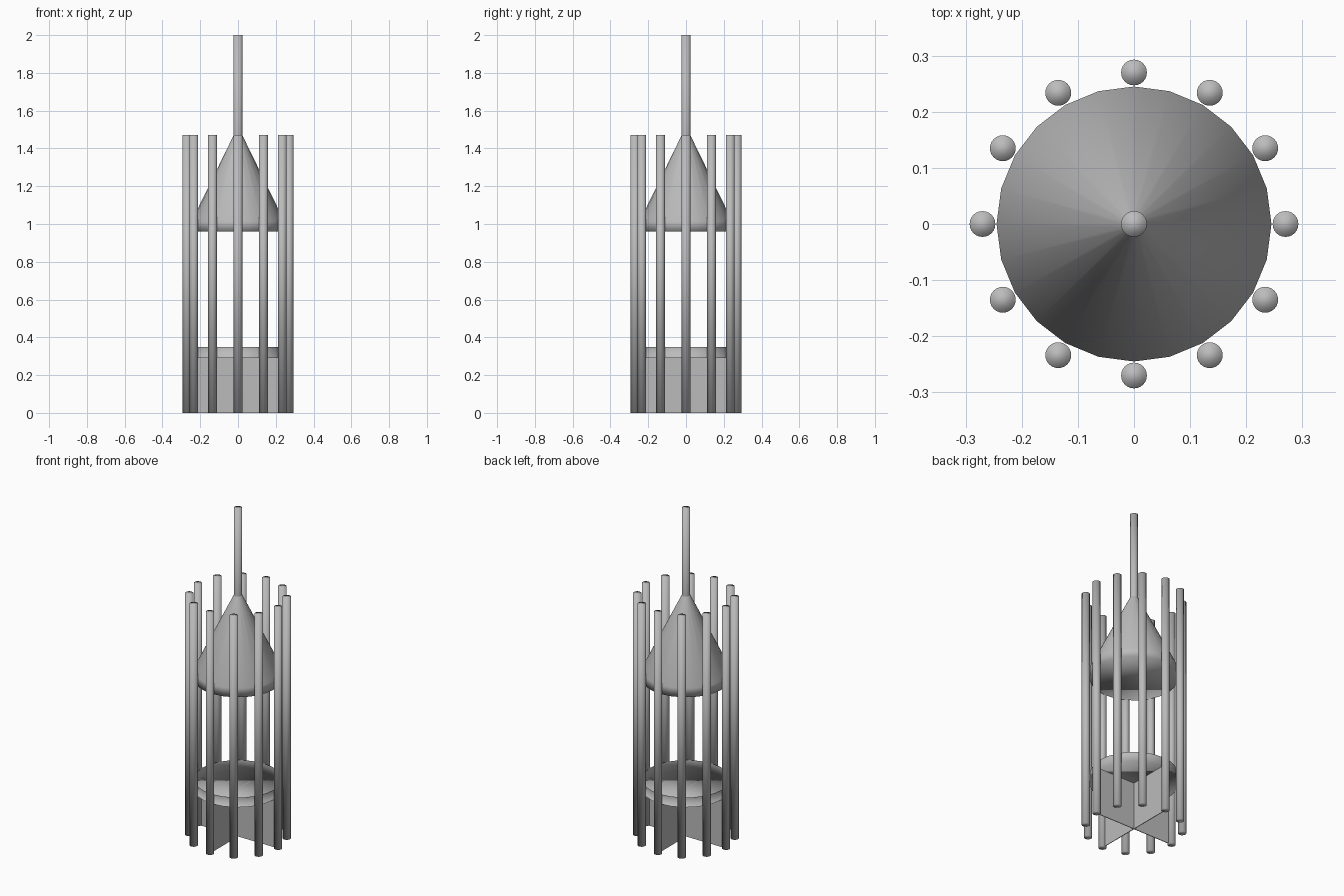
import bpy, bmesh, math
from mathutils import Matrix

cube = bpy.data.objects.get("Cube")
if cube:
    bpy.data.objects.remove(cube, do_unlink=True)

SIDES = 24
PLUG_R = 0.245
ROD_R = 0.023
ROD_TOP = 1.47
SEAT_Z = 0.29

grey = bpy.data.materials.new("steel grey")
grey.use_nodes = True
colour = (0.5, 0.5, 0.5, 1)
grey.diffuse_color = colour
grey.node_tree.nodes["Principled BSDF"].inputs["Base Color"].default_value = colour


def finish(name, bm, smooth=True):
    mesh = bpy.data.meshes.new(name)
    for face in bm.faces:
        face.smooth = smooth
    bm.to_mesh(mesh)
    bm.free()
    mesh.materials.append(grey)
    obj = bpy.data.objects.new(name, mesh)
    bpy.context.collection.objects.link(obj)
    return obj


def lathe(profile, cap_bottom=False, cap_top=False):
    """Spin (radius, z) points, listed from bottom to top."""
    bm = bmesh.new()
    rings = []
    for r, z in profile:
        rings.append([bm.verts.new((r * math.cos(a), r * math.sin(a), z))
                      for a in (math.tau * i / SIDES for i in range(SIDES))])
    for low, high in zip(rings, rings[1:]):
        for i in range(SIDES):
            j = (i + 1) % SIDES
            bm.faces.new((low[i], low[j], high[j], high[i]))
    if cap_bottom:
        bm.faces.new(rings[0][::-1])
    if cap_top:
        bm.faces.new(rings[-1])
    return bm, rings


# Guide rods around the cage
for n in range(12):
    bm, _ = lathe([(ROD_R, 0), (ROD_R, ROD_TOP)], True, True)
    a = math.tau * n / 12
    bm.transform(Matrix.Translation((0.27 * math.cos(a), 0.27 * math.sin(a), 0)))
    finish(f"guide_rod_{n + 1}", bm)

# Conical plug with a short straight rim
bm, _ = lathe([(PLUG_R, 0.96), (PLUG_R, 1.015), (ROD_R, ROD_TOP)], True)
finish("cone_plug", bm)

# Stem rising from the plug
bm, _ = lathe([(ROD_R, ROD_TOP), (ROD_R, 2)], False, True)
finish("stem", bm)

# Shallow open dish: thin wall and an upward-facing floor
bm, rings = lathe([(PLUG_R, SEAT_Z), (PLUG_R, 0.35)])
bm.faces.new(rings[0])
finish("dish", bm)

# Four thin support fins under the dish
for n in range(4):
    bm = bmesh.new()
    bmesh.ops.create_cube(bm, size=1)
    bm.transform(Matrix.Rotation(n * math.pi / 2, 4, 'Z')
                 @ Matrix.Translation((PLUG_R / 2, 0, SEAT_Z / 2))
                 @ Matrix.Diagonal((PLUG_R, 0.004, SEAT_Z, 1)))
    finish(f"support_fin_{n + 1}", bm, False)
